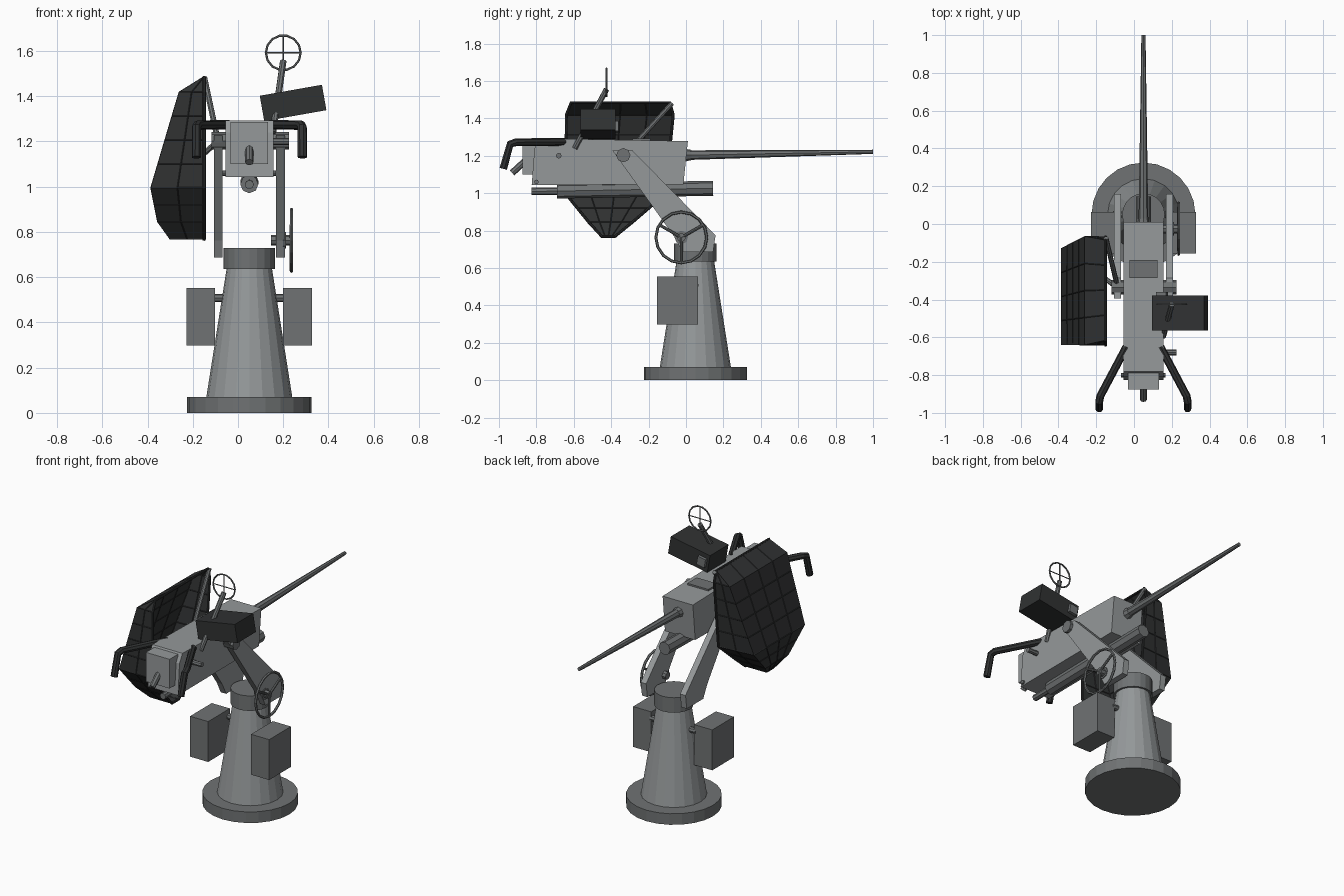
import bpy, bmesh, math
from mathutils import Vector, Matrix

if "Cube" in bpy.data.objects:
    bpy.data.objects.remove(bpy.data.objects["Cube"])

CX = 0.05  # centre line of pedestal and gun


def material(name, v):
    m = bpy.data.materials.new(name)
    m.diffuse_color = (v, v * 1.06, v * 1.08, 1)
    m.use_nodes = True
    m.node_tree.nodes["Principled BSDF"].inputs["Base Color"].default_value = m.diffuse_color
    return m


LIGHT, MID, DARK = material("light_grey", 0.30), material("mid_grey", 0.16), material("dark_grey", 0.03)


def finish(name, bm, mat):
    bmesh.ops.recalc_face_normals(bm, faces=bm.faces[:])
    me = bpy.data.meshes.new(name)
    bm.to_mesh(me)
    bm.free()
    me.materials.append(mat)
    ob = bpy.data.objects.new(name, me)
    bpy.context.collection.objects.link(ob)
    return ob


def box(name, lo, hi, mat, tilt=0):
    lo, hi = Vector(lo), Vector(hi)
    bm = bmesh.new()
    m = Matrix.Translation((lo + hi) / 2) @ Matrix.Rotation(tilt, 4, 'Y') @ Matrix.Diagonal((*(hi - lo), 1))
    bmesh.ops.create_cube(bm, size=1, matrix=m)
    return finish(name, bm, mat)


def cyl(name, a, b, r1, r2, mat, sides=8):
    a, b = Vector(a), Vector(b)
    d = b - a
    m = Matrix.Translation((a + b) / 2) @ d.to_track_quat('Z', 'Y').to_matrix().to_4x4()
    bm = bmesh.new()
    bmesh.ops.create_cone(bm, cap_ends=True, segments=sides, radius1=r1, radius2=r2, depth=d.length, matrix=m)
    return finish(name, bm, mat)


def tube(name, pts, r, mat, closed=False):
    cu = bpy.data.curves.new(name, 'CURVE')
    cu.dimensions = '3D'
    cu.bevel_depth, cu.bevel_resolution, cu.use_fill_caps = r, 2, True
    sp = cu.splines.new('POLY')
    sp.points.add(len(pts) - 1)
    for p, c in zip(sp.points, pts):
        p.co = (*c, 1)
    sp.use_cyclic_u, sp.use_smooth = closed, False
    cu.materials.append(mat)
    ob = bpy.data.objects.new(name, cu)
    bpy.context.collection.objects.link(ob)
    return ob


def side_profile(name, x0, x1, yz, mat):
    bm = bmesh.new()
    f = bm.faces.new([bm.verts.new((x0, y, z)) for y, z in yz])
    g = bmesh.ops.extrude_face_region(bm, geom=[f])["geom"]
    bmesh.ops.translate(bm, vec=(x1 - x0, 0, 0), verts=[v for v in g if isinstance(v, bmesh.types.BMVert)])
    return finish(name, bm, mat)


def ring(name, loc, R, r, axis, mat, segs):
    rot = (math.pi / 2, 0, 0) if axis == 'Y' else (0, math.pi / 2, 0)
    bpy.ops.mesh.primitive_torus_add(location=loc, rotation=rot, major_radius=R, minor_radius=r,
                                     major_segments=segs, minor_segments=6)
    ob = bpy.context.object
    ob.name = name
    ob.data.materials.append(mat)
    ob.data.shade_flat()


# pedestal
cyl("base_plate", (CX, CX, 0), (CX, CX, 0.07), 0.275, 0.275, MID, 24)
cyl("pedestal_cone", (CX, CX, 0.07), (CX, CX, 0.64), 0.19, 0.1, LIGHT, 20)
cyl("swivel_cap", (CX, CX, 0.635), (CX, CX, 0.73), 0.113, 0.113, MID, 20)

# ammunition boxes and their carrying bar
cyl("box_bar", (-0.11, 0.05, 0.508), (0.21, 0.05, 0.508), 0.018, 0.018, MID)
for side, x in (("left", -0.228), ("right", 0.2)):
    box(side + "_ammo_box", (x, -0.155, 0.297), (x + 0.127, 0.063, 0.553), MID)

# cradle arms, pivot
arm = [(-0.394, 1.229), (-0.287, 1.229), (0.158, 0.775), (0.145, 0.686), (-0.02, 0.686), (-0.06, 0.763)]
for side, x in (("left", -0.107), ("right", 0.169)):
    side_profile(side + "_arm", x, x + 0.038, arm, LIGHT)
cyl("pivot_pin", (-0.118, -0.335, 1.203), (0.225, -0.335, 1.203), 0.038, 0.038, MID)

# gun body
side_profile("gun_body", -0.055, 0.157, [(0.01, 1.278), (-0.014, 1.047), (-0.825, 1.043), (-0.81, 1.24),
                                         (-0.78, 1.293)], LIGHT)
box("rear_block", (-0.033, -0.875, 1.1), (0.133, -0.79, 1.285), LIGHT)
box("top_plate", (-0.024, -0.285, 1.27), (0.124, -0.19, 1.292), MID)
cyl("rear_handle", (CX, -0.84, 1.19), (CX, -0.93, 1.108), 0.018, 0.018, MID)
cyl("side_knob", (0.14, -0.68, 1.2), (0.225, -0.68, 1.2), 0.015, 0.015, MID)
cyl("latch_bar", (-0.068, -0.8, 1.06), (0.168, -0.8, 1.06), 0.012, 0.012, MID)

# barrel and recoil tube
cyl("barrel_collar", (CX, -0.01, 1.203), (CX, 0.03, 1.204), 0.035, 0.027, MID)
cyl("barrel", (CX, 0, 1.203), (CX, 1.0, 1.221), 0.026, 0.011, MID)
cyl("recoil_tube", (CX, -0.69, 1.011), (CX, 0.145, 1.026), 0.04, 0.04, MID)
cyl("recoil_rod", (CX, -0.825, 1.009), (CX, -0.68, 1.011), 0.02, 0.02, MID)

# shoulder grips
for side, s in (("left", -1), ("right", 1)):
    tube(side + "_grip", [(CX + s * 0.09, -0.65, 1.274), (CX + s * 0.228, -0.91, 1.272),
                          (CX + s * 0.234, -0.94, 1.262), (CX + s * 0.234, -0.977, 1.13)], 0.021, DARK)

# elevation handwheel
W = Vector((0.236, -0.025, 0.763))
ring("handwheel_rim", W, 0.136, 0.008, 'X', MID, 16)
for i in range(3):
    a = math.radians(30 + 120 * i)
    tube(f"handwheel_spoke_{i}", [W, W + 0.136 * Vector((0, math.cos(a), math.sin(a)))], 0.008, MID)
cyl("handwheel_shaft", (0.145, W.y, W.z), (0.24, W.y, W.z), 0.024, 0.024, MID)
cyl("handwheel_flange", (0.2, W.y, W.z), (0.212, W.y, W.z), 0.036, 0.036, MID)

# sight ring, post and sight box
S = Vector((0.2, -0.425, 1.592))
ring("sight_ring", S, 0.077, 0.005, 'Y', MID, 14)
for n, d in (("horizontal", Vector((0.077, 0, 0))), ("vertical", Vector((0, 0, 0.077)))):
    tube("sight_" + n + "_wire", [S - d, S + d], 0.003, MID)
tube("sight_post", [(0.155, -0.595, 1.24), (0.2, -0.425, 1.555)], 0.015, MID)
box("sight_box", (0.104, -0.563, 1.313), (0.383, -0.378, 1.427), DARK, math.radians(-10))
box("sight_lens", (0.12, -0.385, 1.328), (0.175, -0.36, 1.382), MID, math.radians(-10))

# casing bag: sections are z, outer x, inner y0/y1, outer y0/y1; the gun side is open
XI = -0.15
secs = [(1.483, -0.155, -0.615, -0.085, -0.615, -0.085), (1.418, -0.26, -0.64, -0.068, -0.638, -0.066),
        (0.995, -0.385, -0.642, -0.11, -0.638, -0.13), (0.845, -0.355, -0.52, -0.286, -0.52, -0.286),
        (0.768, -0.30, -0.45, -0.38, -0.45, -0.38)]
steps = [1, 4, 2, 1]  # rows of netting between sections


def bag_row(s):
    z, xo, a0, a1, b0, b1 = s
    c = [Vector(p) for p in ((XI, a0, z), (xo, b0, z), (xo, b1, z), (XI, a1, z))]
    row = []
    for i, n in enumerate((2, 4, 2)):
        row += [c[i].lerp(c[i + 1], k / n) for k in range(n)]
    return row + [c[3]]


rows = []
for i, n in enumerate(steps):
    rows += [bag_row([p + (q - p) * k / n for p, q in zip(secs[i], secs[i + 1])]) for k in range(n)]
rows.append(bag_row(secs[-1]))
bm = bmesh.new()
grid = [[bm.verts.new(p) for p in r] for r in rows]
for r, s in zip(grid, grid[1:]):
    for i in range(len(r) - 1):
        bm.faces.new((r[i], r[i + 1], s[i + 1], s[i]))
bm.faces.new(grid[0])
bm.faces.new(grid[-1])
bag = finish("casing_bag", bm, DARK)
net = bpy.data.objects.new("bag_netting", bag.data.copy())
bpy.context.collection.objects.link(net)
net.modifiers.new("wires", 'WIREFRAME').thickness = 0.005
rim = [bag_row(s)[0] for s in secs] + [bag_row(s)[-1] for s in reversed(secs)]
tube("bag_rim", rim, 0.008, DARK, True)

# bag struts
tube("bag_strut_upper", [(-0.148, -0.075, 1.48), (-0.088, -0.33, 1.2)], 0.013, MID)
tube("bag_strut_lower", [(-0.152, -0.29, 1.145), (-0.09, -0.335, 1.2)], 0.013, MID)
